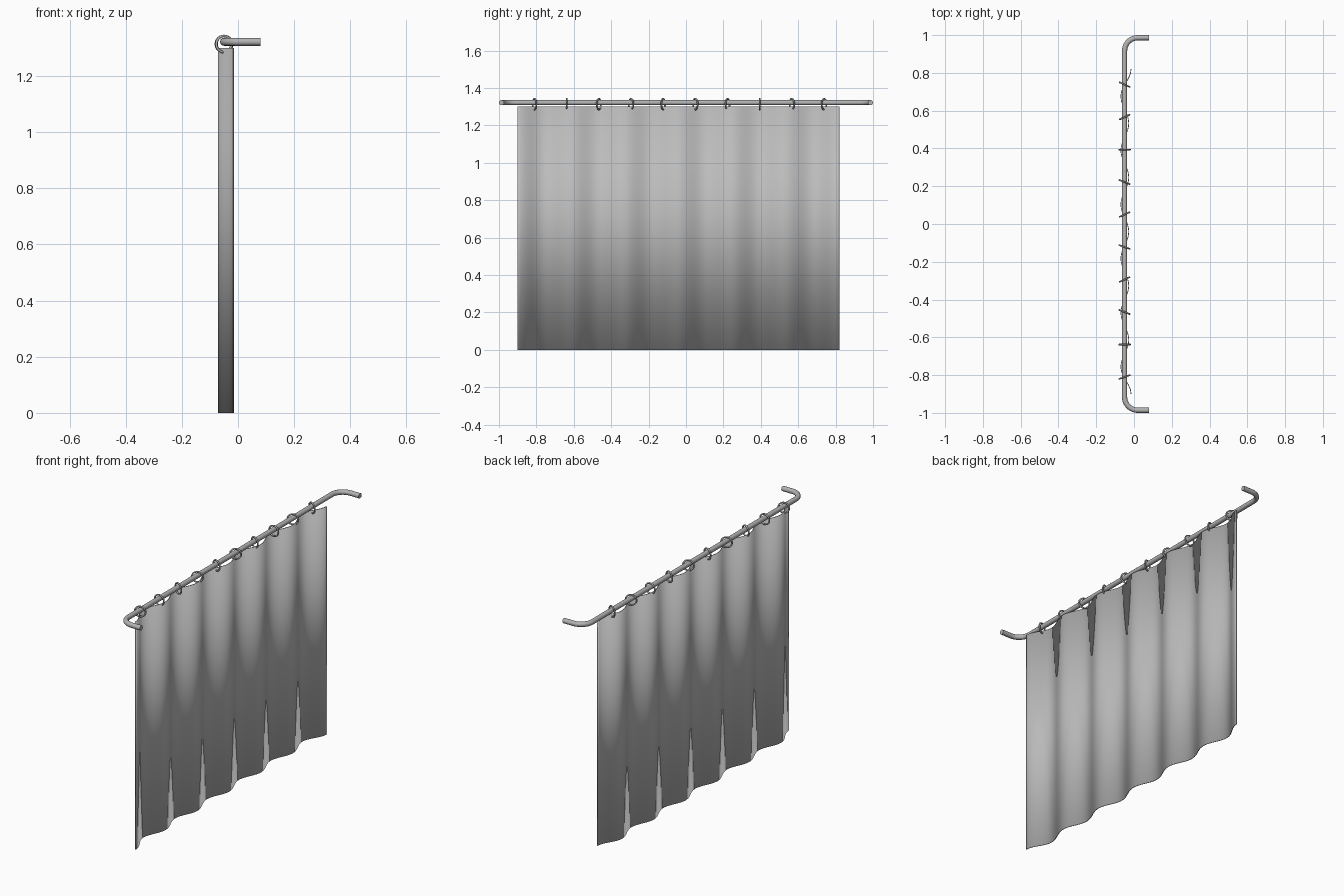
import bpy, bmesh, math
from mathutils import Vector

cube = bpy.data.objects.get("Cube")
if cube:
    bpy.data.objects.remove(cube, do_unlink=True)


def material(name, value):
    m = bpy.data.materials.new(name)
    m.use_nodes = True
    colour = (value, value, value, 1)
    m.diffuse_color = colour
    m.node_tree.nodes["Principled BSDF"].inputs["Base Color"].default_value = colour
    return m


FABRIC = material("grey fabric", 0.5)
METAL = material("grey metal", 0.45)
ROD_X, ROD_Z, ROD_R = -0.05, 1.322, 0.014


def finish(obj, mat):
    obj.data.materials.clear()
    obj.data.materials.append(mat)
    bpy.ops.object.select_all(action='DESELECT')
    obj.select_set(True)
    bpy.context.view_layer.objects.active = obj
    bpy.ops.object.shade_smooth_by_angle(angle=math.radians(40))


# Rod: straight bar with rounded returns to the wall
def rod_path():
    bend, end_y, steps = 0.07, 0.986, 10
    half = []
    for i in range(steps + 1):
        a = math.pi / 2 * i / steps
        half.append(Vector((ROD_X + bend * (1 - math.cos(a)),
                            end_y - bend + bend * math.sin(a), ROD_Z)))
    half.append(Vector((0.08, end_y, ROD_Z)))
    mirrored = [Vector((p.x, -p.y, p.z)) for p in reversed(half)]
    return mirrored + half


curve = bpy.data.curves.new("rod", 'CURVE')
curve.dimensions = '3D'
curve.bevel_depth = ROD_R
curve.bevel_resolution = 4
curve.use_fill_caps = True
points = rod_path()
spline = curve.splines.new('POLY')
spline.points.add(len(points) - 1)
for sp, p in zip(spline.points, points):
    sp.co = (*p, 1)
rod = bpy.data.objects.new("rod", curve)
bpy.context.collection.objects.link(rod)
bpy.ops.object.select_all(action='DESELECT')
rod.select_set(True)
bpy.context.view_layer.objects.active = rod
bpy.ops.object.convert(target='MESH')
finish(bpy.context.object, METAL)

# Curtain: wavy sheet, flaring towards the wall at both ends
Y0, Y1, TOP, WAVES = -0.9, 0.82, 1.3, 6
STEPS = WAVES * 24
bm = bmesh.new()
rows = []
for i in range(STEPS + 1):
    t = i / STEPS
    wave = math.cos(2 * math.pi * WAVES * t)
    from_end = min(t, 1 - t) * WAVES
    crest = 0.053 if from_end < 0.5 else 0.041
    x = -0.069 + crest * (wave + 1) / 2
    y = Y0 + (Y1 - Y0) * t
    rows.append((bm.verts.new((x, y, 0)), bm.verts.new((x, y, TOP))))
for a, b in zip(rows, rows[1:]):
    bm.faces.new((a[0], b[0], b[1], a[1]))
mesh = bpy.data.meshes.new("curtain")
bm.to_mesh(mesh)
bm.free()
curtain = bpy.data.objects.new("curtain", mesh)
bpy.context.collection.objects.link(curtain)
finish(curtain, FABRIC)
solid = curtain.modifiers.new("thickness", 'SOLIDIFY')
solid.thickness = 0.004
solid.offset = 0

# Rings: evenly spaced along the rod, each turned a little
turns = [20, 0, -22, 25, -20, 25, -22, 0, 25, -25]
for i, turn in enumerate(turns):
    bpy.ops.mesh.primitive_torus_add(
        major_radius=0.029, minor_radius=0.0045,
        major_segments=28, minor_segments=10,
        location=(-0.05, -0.81 + 0.172 * i, 1.314),
        rotation=(math.pi / 2, 0, math.radians(turn)))
    ring = bpy.context.object
    ring.name = f"curtain_ring_{i + 1}"
    finish(ring, METAL)
